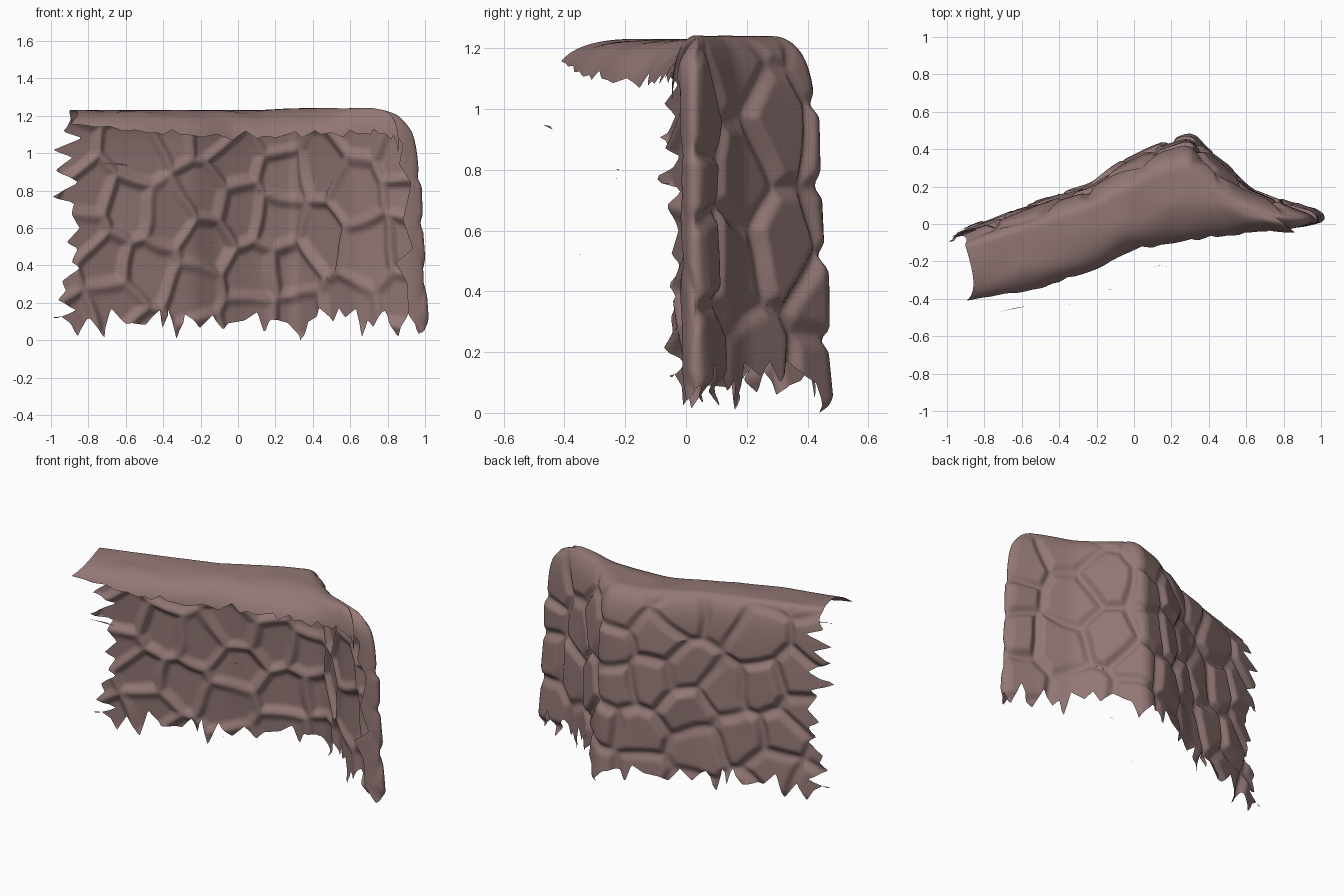
import bpy, bmesh, math, random
from mathutils import Vector, noise

random.seed(11)
cube = bpy.data.objects.get("Cube")
if cube:
    bpy.data.objects.remove(cube, do_unlink=True)

rock = bpy.data.materials.new("dusty_rose_rock")
rock.use_nodes = True
colour = (0.29, 0.187, 0.18, 1)
rock.diffuse_color = colour
shader = rock.node_tree.nodes["Principled BSDF"]
shader.inputs["Base Color"].default_value = colour
shader.inputs["Roughness"].default_value = 0.9

# Stations along the wall: foot x y, crown x y z, front lip x y z
stations = [Vector(r) for r in (
    (-1.03, -.08, -.99, -.16, 1.23, -.91, -.41, 1.15),
    (-.6, .08, -.56, -.03, 1.23, -.5, -.36, 1.08),
    (-.24, .21, -.19, .09, 1.23, -.25, -.28, 1.06),
    (-.1, .31, -.04, .17, 1.23, -.05, -.17, 1.06),
    (.1, .41, .11, .25, 1.23, .15, -.1, 1.07),
    (.3, .48, .28, .29, 1.24, .4, -.07, 1.08),
    (.45, .35, .37, .21, 1.24, .55, -.05, 1.08),
    (.62, .2, .53, .1, 1.24, .68, -.05, 1.08),
    (.82, .11, .69, .05, 1.24, .78, -.04, 1.08),
    (1, .055, .77, .03, 1.23, .84, -.04, 1.06),
    (1.03, .025, .79, .01, 1.21, .86, -.04, 1.04),
    (.95, -.01, .83, -.02, 1.16, .86, -.04, 1.02),
    (.83, -.02, .84, -.03, 1.1, .85, -.04, 1),
)]
lengths = [0]
for a, b in zip(stations, stations[1:]):
    lengths.append(lengths[-1] + (b - a).to_2d().length)
total = lengths[-1]


def station(d):
    d = min(max(d, 0), total)
    for k in range(len(lengths) - 1):
        if d <= lengths[k + 1]:
            break
    f = (d - lengths[k]) / (lengths[k + 1] - lengths[k])
    return stations[k].lerp(stations[k + 1], f)


def smooth_station(d):
    r = min(0.03, max(d, 0), max(total - d, 0))
    return (station(d - r) + station(d) + station(d + r)) / 3


def ragged(span, step, low, high):
    """Random saw-tooth edge, returned as a function of distance."""
    knots, x, up = [], 0, False
    while x < span + step:
        reach = random.random()
        knots.append((x, low + (high - low) * (reach * 0.7 if up else 1 - reach * 0.5)))
        x += step * random.uniform(0.4, 1.6)
        up = not up

    def edge(d):
        for (xa, ya), (xb, yb) in zip(knots, knots[1:]):
            if d <= xb:
                return ya + (yb - ya) * (d - xa) / (xb - xa)
        return knots[-1][1]
    return edge


bottom_edge = ragged(total, 0.06, 0.0, 0.18)
left_edge = ragged(1.3, 0.05, 0.015, 0.21)
right_edge = ragged(1.3, 0.12, 0.0, 0.12)
lip_edge = ragged(total, 0.06, 0.87, 1.0)

# Stones: scattered centres, each with its own tilt and height
centres = []
for attempt in range(900):
    c = Vector((random.uniform(-0.2, total + 0.2), random.uniform(-0.2, 1.5)))
    if all((c - other).length > 0.22 for other in centres):
        centres.append(c)
stones = [(c, Vector((random.uniform(-1, 1), random.uniform(-1, 1))) * 0.07,
           random.uniform(-0.008, 0.01)) for c in centres]


def stone_relief(d, z):
    p = Vector((d, z))
    p += Vector((noise.noise((d * 4, z * 4, 1)), noise.noise((d * 4, z * 4, 5)))) * 0.03
    near = sorted(stones, key=lambda s: (s[0] - p).length_squared)[:6]
    centre, tilt, height = near[0]
    gap = min(((s[0] - p).length_squared - (centre - p).length_squared)
              / (2 * (s[0] - centre).length) for s in near[1:])
    dome = min(gap / 0.05, 1)
    dome = dome * dome * (3 - 2 * dome)
    return dome * (0.026 + height + tilt.dot(p - centre)) - 0.018


columns, wall_rows, roof_rows = 260, 100, 20


def wall_point(i, j):
    d = total * i / columns
    if j <= wall_rows:
        # Points beyond a torn edge are pulled back onto it
        a = j / wall_rows
        t = 1 - (1 - a) ** 1.5
        calm = max(0, t - 0.92) / 0.08
        start = left_edge(t * 1.2) * (1 - calm) + 0.1 * calm
        end = total - right_edge(t * 1.2) * (1 - calm)
        d = min(max(d, start), end)
        s = smooth_station(d)
        foot, crown = Vector(s[0:2]), Vector(s[2:4])
        z = max(s[4] * t, bottom_edge(d))
        h = z / s[4]
        lean = 0.28 * h ** 1.2 + 0.72 * (1 - math.sqrt(max(0, 1 - h ** 14)))
        p = foot.lerp(crown, lean)
        along = (smooth_station(d + 0.03) - smooth_station(d - 0.03)).to_2d()
        along.normalize()
        fade = (1 - h ** 12) * min(1, max(0, total - d - 0.15) / 0.15 + 0.1)
        p += Vector((-along.y, along.x)) * stone_relief(d, z) * fade
    else:
        f = (j - wall_rows) / roof_rows
        d = max(d, 0.1 - 0.1 * f ** 3)
        s = smooth_station(d)
        crown, lip = Vector(s[2:4]), Vector(s[5:7])
        f = min(f, lip_edge(d))
        p = crown.lerp(lip, 1 - (1 - f) ** 1.5)
        z = s[4] - (s[4] - s[7]) * f ** 2.8
        wave = noise.noise((p.x * 5, p.y * 5, 2)) * min(1, f * 3)
        z += 0.014 * wave
        p.y += 0.03 * wave * f
    return p.x, p.y, z


def make_object(name, bm):
    mesh = bpy.data.meshes.new(name)
    bm.to_mesh(mesh)
    bm.free()
    mesh.materials.append(rock)
    obj = bpy.data.objects.new(name, mesh)
    bpy.context.collection.objects.link(obj)
    return obj


# Rock wall with overhanging roof, one open shell
bm = bmesh.new()
grid = [[bm.verts.new(wall_point(i, j)) for j in range(wall_rows + roof_rows + 1)]
        for i in range(columns + 1)]
for left, right in zip(grid, grid[1:]):
    for j in range(len(left) - 1):
        bm.faces.new((left[j], left[j + 1], right[j + 1], right[j]))
bmesh.ops.remove_doubles(bm, verts=bm.verts, dist=0.0005)
slim = [f for f in bm.faces if f.calc_area() < 1e-7]
bmesh.ops.delete(bm, geom=slim, context="FACES")
shell = make_object("rock_wall_shell", bm)
bpy.context.view_layer.objects.active = shell
shell.select_set(True)
bpy.ops.object.shade_smooth_by_angle(angle=math.radians(55))

# Loose slivers in front of the wall
bm = bmesh.new()
for x, y, z, size in ((-.65, -.455, .94, .08), (.13, -.225, .8, .03), (-.13, -.35, .52, .02),
                      (-.35, -.43, .35, .01), (.1, -.3, .35, .01), (.17, -.23, .77, .02)):
    middle = Vector((x, y, z))
    bm.faces.new([bm.verts.new(middle + Vector(o) * size) for o in
                  ((-1, -.2, .1), (1, .2, -.1), (.3, .1, .05))])
make_object("loose_slivers", bm)
